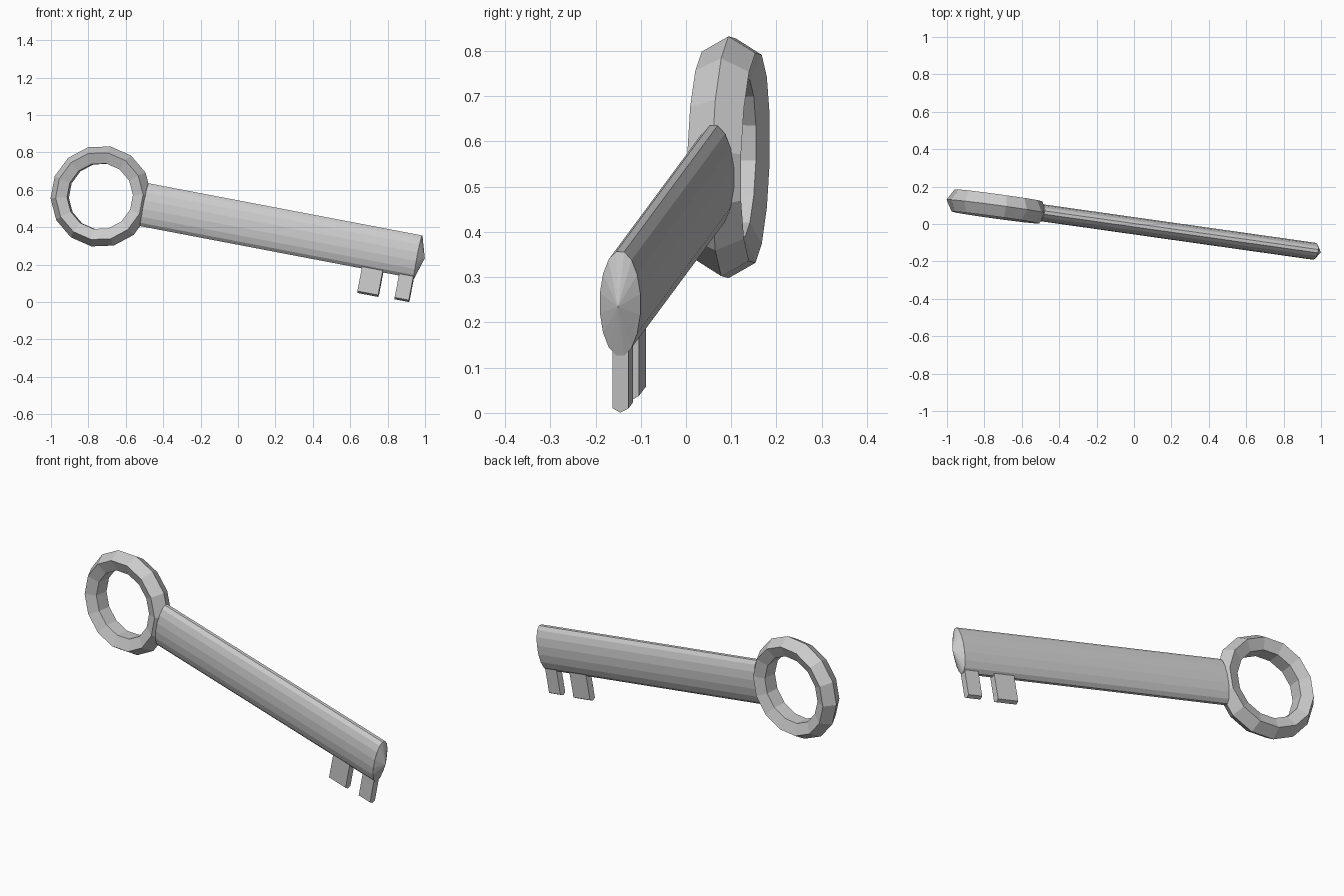
import bpy
import bmesh
from math import sin, cos, pi, tau, radians
from mathutils import Matrix

default = bpy.data.objects.get("Cube")
if default:
    bpy.data.objects.remove(default, do_unlink=True)

# Single grey metal
metal = bpy.data.materials.new("grey_metal")
metal.use_nodes = True
GREY = (0.6, 0.6, 0.6, 1)
metal.diffuse_color = GREY
metal.node_tree.nodes["Principled BSDF"].inputs["Base Color"].default_value = GREY

# The key is laid out along local x from the ring centre, then tilted and turned
POSE = (Matrix.Translation((-0.733, 0.094, 0.565))
        @ Matrix.Rotation(radians(10.8), 4, 'Y')
        @ Matrix.Rotation(radians(-7.9), 4, 'Z'))


def finish(name, bm):
    bmesh.ops.recalc_face_normals(bm, faces=bm.faces)
    mesh = bpy.data.meshes.new(name)
    bm.to_mesh(mesh)
    bm.free()
    mesh.materials.append(metal)
    obj = bpy.data.objects.new(name, mesh)
    obj.matrix_world = POSE
    bpy.context.collection.objects.link(obj)


def bridge(bm, a, b):
    n = len(a)
    for i in range(n):
        j = (i + 1) % n
        bm.faces.new((a[i], a[j], b[j], b[i]))


# Ring handle: five-sided tube swept around fourteen steps
def make_ring(steps=14, sides=5, major=0.22, minor=0.052, depth=0.063):
    bm = bmesh.new()
    loops = []
    for i in range(steps):
        a = tau * (i + 0.5) / steps
        loop = []
        for k in range(sides):
            t = tau * k / sides
            r = major + minor * cos(t)
            loop.append(bm.verts.new((r * cos(a), depth * sin(t), r * sin(a))))
        loops.append(loop)
    for i in range(steps):
        bridge(bm, loops[i], loops[(i + 1) % steps])
    finish("ring_handle", bm)


# Shaft: flattened cylinder with shallow pointed caps
def make_shaft(start=0.24, end=1.743, sides=16, half_y=0.046, half_z=0.119, point=0.037):
    bm = bmesh.new()
    loops = []
    for x, tip_x in ((start, start - point), (end, end + point)):
        loop = []
        for i in range(sides):
            a = tau * (i + 0.5) / sides
            loop.append(bm.verts.new((x, half_y * cos(a), half_z * sin(a))))
        tip = bm.verts.new((tip_x, 0, 0))
        for i in range(sides):
            bm.faces.new((loop[i], loop[(i + 1) % sides], tip))
        loops.append(loop)
    bridge(bm, *loops)
    finish("shaft", bm)


# Tooth: thin plate with a ridged lower edge
def make_tooth(name, x0, x1, bottom, half=0.018, ridge=0.01, top=-0.05):
    bm = bmesh.new()
    profile = [(-half, top), (half, top), (half, bottom + ridge),
               (0, bottom), (-half, bottom + ridge)]
    ends = [[bm.verts.new((x, y, z)) for y, z in profile] for x in (x0, x1)]
    for end in ends:
        bm.faces.new(end)
    bridge(bm, *ends)
    finish(name, bm)


make_ring()
make_shaft()
make_tooth("inner_tooth", 1.458, 1.572, -0.25)
make_tooth("outer_tooth", 1.662, 1.74, -0.246)
